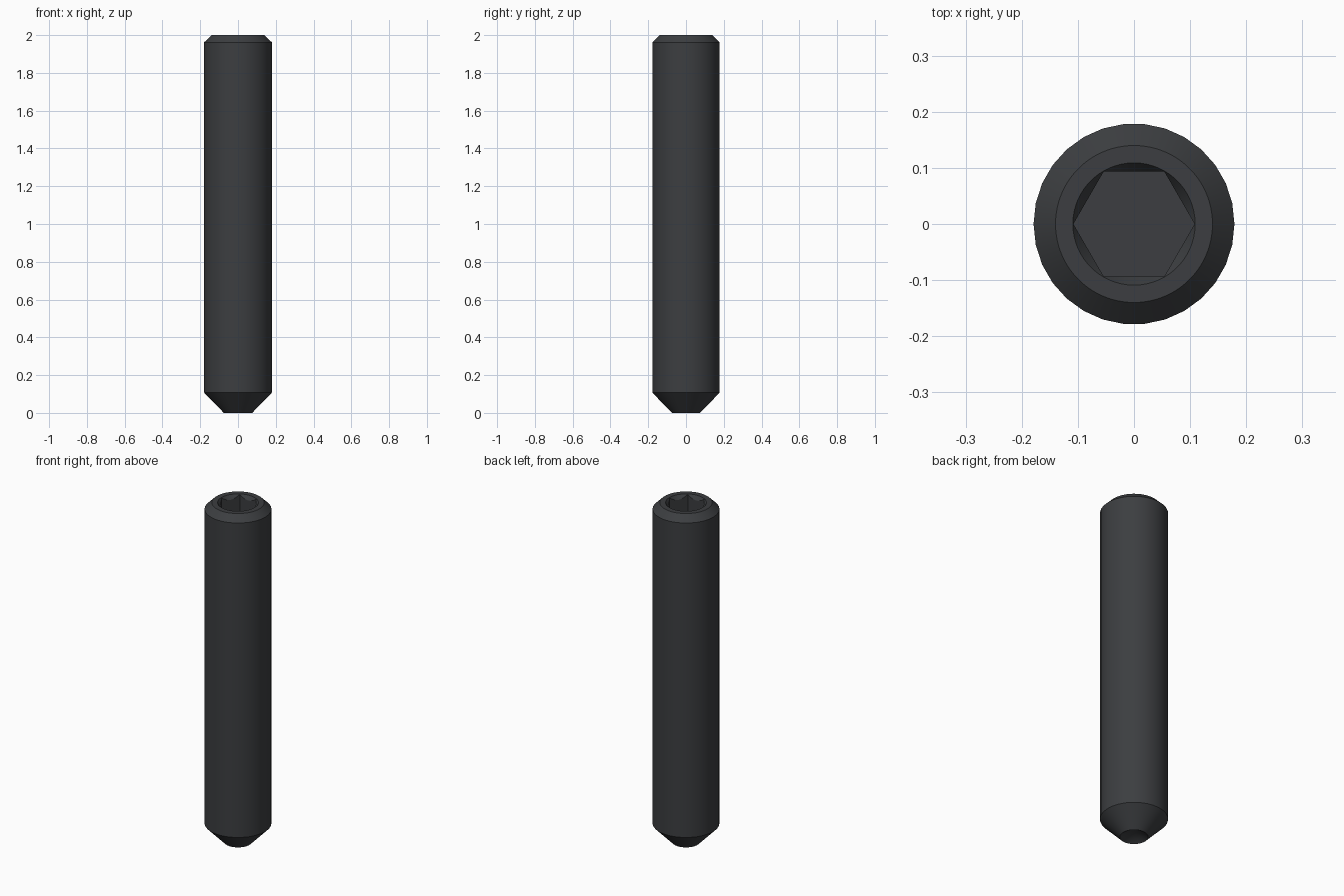
import bpy, bmesh, math

if "Cube" in bpy.data.objects:
    bpy.data.objects.remove(bpy.data.objects["Cube"])

N = 60  # points per ring: two per body facet, ten per hex flat
R_TOP, HEX = 0.108, 0.108

def poly_radius(r, sides, a):
    """Distance from centre to a regular polygon's edge at angle a."""
    step = 2 * math.pi / sides
    return r * math.cos(step / 2) / math.cos(a % step - step / 2)

def round_ring(r, z, sides=30):
    return lambda a: (poly_radius(r, sides, a), z)

def scallop(a):
    # countersink cone meeting the hex walls
    rho = poly_radius(HEX, 6, a)
    return rho, 2.0 - 0.002 - (R_TOP - rho) * 1.5

rings = [
    round_ring(0.075, 0.0),        # cup point rim
    round_ring(0.179, 0.107),      # lower cone
    round_ring(0.179, 1.962),      # shank
    round_ring(0.140, 2.0, N),     # top chamfer
    round_ring(R_TOP + 0.001, 2.0, N),  # socket rim
    scallop,                       # countersink edge
    lambda a: (poly_radius(HEX, 6, a), 1.78),  # socket floor edge
]

bm = bmesh.new()
loops = []
for ring in rings:
    loop = []
    for i in range(N):
        a = 2 * math.pi * i / N
        r, z = ring(a)
        loop.append(bm.verts.new((r * math.cos(a), r * math.sin(a), z)))
    loops.append(loop)

for lo, hi in zip(loops, loops[1:]):
    for i in range(N):
        j = (i + 1) % N
        bm.faces.new((lo[i], lo[j], hi[j], hi[i]))

# flat socket floor and conical cup
bm.faces.new(loops[-1])
apex = bm.verts.new((0, 0, 0.045))
for i in range(N):
    bm.faces.new((loops[0][(i + 1) % N], loops[0][i], apex))
bmesh.ops.recalc_face_normals(bm, faces=bm.faces[:])

mesh = bpy.data.meshes.new("set_screw")
bm.to_mesh(mesh)
bm.free()
screw = bpy.data.objects.new("set_screw", mesh)
bpy.context.collection.objects.link(screw)

# dark steel
steel = bpy.data.materials.new("black_steel")
steel.diffuse_color = (0.045, 0.048, 0.052, 1)
steel.use_nodes = True
steel.node_tree.nodes["Principled BSDF"].inputs["Base Color"].default_value = steel.diffuse_color
mesh.materials.append(steel)

bpy.context.view_layer.objects.active = screw
screw.select_set(True)
bpy.ops.object.shade_smooth_by_angle(angle=math.radians(25))
